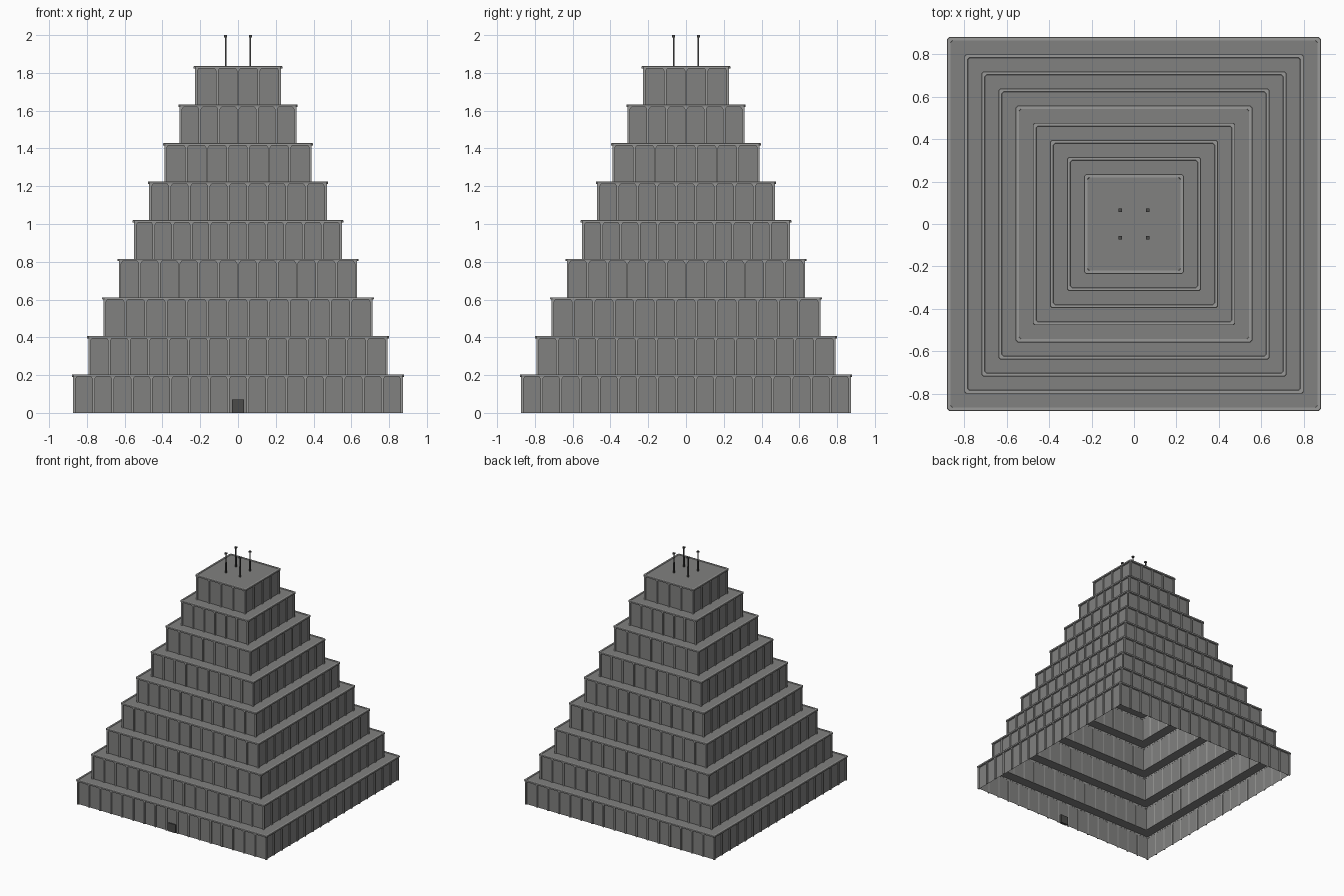
import bpy, bmesh
from mathutils import Matrix, Vector
from math import pi

if "Cube" in bpy.data.objects:
    bpy.data.objects.remove(bpy.data.objects["Cube"])

TIERS = 9
H = 1.836 / TIERS                       # tier height
PANELS = [17, 15, 13, 12, 11, 9, 7, 6, 4]
CAP = [0.88 - i * (0.88 - 0.235) / 8 for i in range(TIERS)]   # cap half widths
LIP = 0.003                             # roof sits just below the cap rim


def material(name, v):
    m = bpy.data.materials.new(name)
    m.diffuse_color = (v, v, v * 0.98, 1)
    m.use_nodes = True
    m.node_tree.nodes["Principled BSDF"].inputs["Base Color"].default_value = m.diffuse_color
    return m


WALL, TRIM, DARK = material("wall", 0.22), material("trim", 0.32), material("dark", 0.07)


def finish(name, bm, mat, recalc=True):
    if recalc:
        bmesh.ops.recalc_face_normals(bm, faces=bm.faces)
    me = bpy.data.meshes.new(name)
    bm.to_mesh(me)
    bm.free()
    me.materials.append(mat)
    ob = bpy.data.objects.new(name, me)
    bpy.context.collection.objects.link(ob)
    return ob


def bridge(bm, a, b):
    n = len(a)
    for i in range(n):
        bm.faces.new((a[i], a[(i + 1) % n], b[(i + 1) % n], b[i]))


def outline(bm, h, c, z):
    # square with clipped corners
    pts = [(-h + c, -h), (h - c, -h), (h, -h + c), (h, h - c),
           (h - c, h), (-h + c, h), (-h, h - c), (-h, -h + c)]
    return [bm.verts.new((x, y, z)) for x, y in pts]


def box(bm, lo, hi):
    lo, hi = Vector(lo), Vector(hi)
    bmesh.ops.create_cube(bm, size=1, matrix=Matrix.Translation((lo + hi) / 2)
                          @ Matrix.Diagonal((*(hi - lo), 1)))


# stepped shell, hollow and open underneath
bm = bmesh.new()
prev = None
for i, cap in enumerate(CAP):
    w = cap - 0.016
    for z in (0 if i == 0 else i * H - LIP, (i + 1) * H - LIP):
        ring = [bm.verts.new((sx * w, sy * w, z))
                for sx, sy in ((-1, -1), (1, -1), (1, 1), (-1, 1))]
        if prev:
            bridge(bm, prev, ring)
        prev = ring
bm.faces.new(prev)
finish("stepped_walls", bm, WALL)

# cap rims round the top of every tier
bm = bmesh.new()
for i, cap in enumerate(CAP):
    t = (i + 1) * H
    loops = [outline(bm, h, 0.009, z) for h, z in
             ((cap - 0.017, t - 0.013), (cap - 0.001, t - 0.013), (cap, t - 0.010),
              (cap, t - 0.002), (cap - 0.002, t), (cap - 0.015, t), (cap - 0.017, t - 0.004))]
    for a, b in zip(loops, loops[1:] + loops[:1]):
        bridge(bm, a, b)
finish("cap_rims", bm, TRIM)

# ribs between panels, flared at the top to clip the panel corners
bm = bmesh.new()
R = 0.0065
for i, cap in enumerate(CAP):
    out, n = cap - 0.007, PANELS[i]
    z0, z1 = (0 if i == 0 else i * H - LIP), (i + 1) * H - 0.012
    span = out - R
    for side in range(4):
        rot = Matrix.Rotation(side * pi / 2, 3, 'Z')
        for k in range(n + 1):
            x = -span + 2 * span * k / n
            fl = 0.0 if k == 0 else 0.008
            fr = 0.0 if k == n else 0.008
            prof = [(x - R, z0), (x + R, z0), (x + R, z1 - 0.012),
                    (x + R + fr, z1), (x - R - fl, z1), (x - R, z1 - 0.012)]
            a = [bm.verts.new(rot @ Vector((px, -out, pz))) for px, pz in prof]
            b = [bm.verts.new(rot @ Vector((px, -out + 0.010, pz))) for px, pz in prof]
            bridge(bm, a, b)
            bm.faces.new(a)
            bm.faces.new(b[::-1])
finish("wall_ribs", bm, TRIM)

# front door
bm = bmesh.new()
box(bm, (-0.033, -0.872, 0), (0.033, -0.85, 0.07))
finish("front_door", bm, DARK)

# four roof masts: thick lower part, thin upper part, small head
bm = bmesh.new()
for sx in (-1, 1):
    for sy in (-1, 1):
        x, y = sx * 0.065, sy * 0.065
        for r, a, b in ((0.005, 1.83, 1.92), (0.0035, 1.92, 1.99), (0.008, 1.988, 2.0)):
            box(bm, (x - r, y - r, a), (x + r, y + r, b))
finish("roof_masts", bm, DARK)
